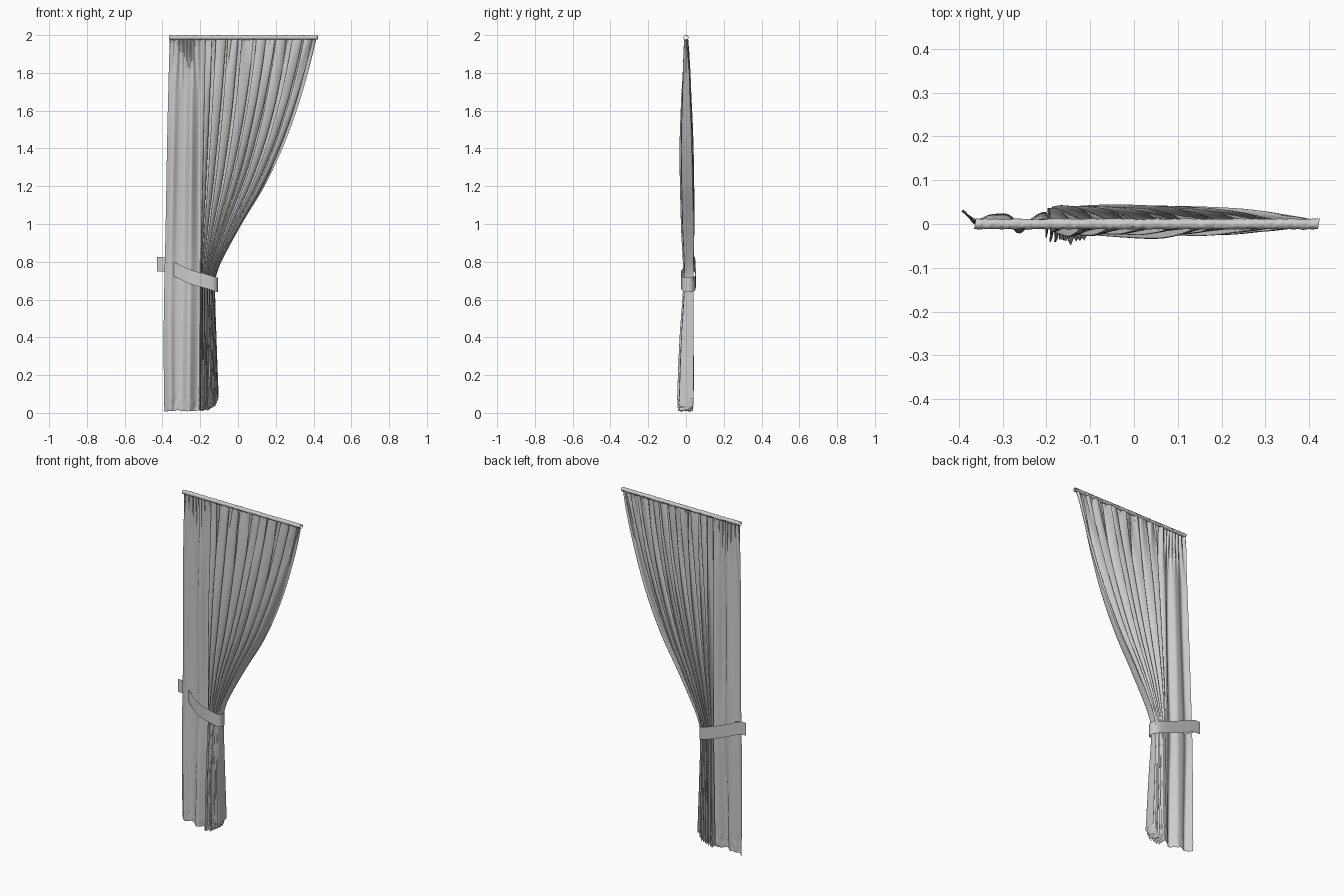
import bpy, math, random
from mathutils import Vector, noise

if "Cube" in bpy.data.objects:
    bpy.data.objects.remove(bpy.data.objects["Cube"])

random.seed(4)


def interp(pts, t):
    """Smooth (Catmull-Rom style) interpolation of (t, value) points."""
    if t <= pts[0][0]:
        return pts[0][1]
    if t >= pts[-1][0]:
        return pts[-1][1]
    for i in range(len(pts) - 1):
        (a, va), (b, vb) = pts[i], pts[i + 1]
        if a <= t <= b:
            p0 = pts[max(i - 1, 0)]
            p3 = pts[min(i + 2, len(pts) - 1)]
            m0 = (vb - p0[1]) / (b - p0[0]) * (b - a)
            m1 = (p3[1] - va) / (p3[0] - a) * (b - a)
            s = (t - a) / (b - a)
            return (va * (2*s**3 - 3*s*s + 1) + m0 * (s**3 - 2*s*s + s)
                    + vb * (3*s*s - 2*s**3) + m1 * (s**3 - s*s))


def grid_object(name, nu, nv, fn, angle=60):
    """Sheet of (nu+1) x (nv+1) points given by fn(u, v)."""
    verts = [fn(i / nu, j / nv) for j in range(nv + 1) for i in range(nu + 1)]
    w = nu + 1
    faces = [(j*w + i, j*w + i + 1, (j+1)*w + i + 1, (j+1)*w + i)
             for j in range(nv) for i in range(nu)]
    me = bpy.data.meshes.new(name)
    me.from_pydata(verts, [], faces)
    ob = bpy.data.objects.new(name, me)
    bpy.context.collection.objects.link(ob)
    bpy.ops.object.select_all(action='DESELECT')
    ob.select_set(True)
    bpy.context.view_layer.objects.active = ob
    bpy.ops.object.shade_smooth_by_angle(angle=math.radians(angle))
    return ob


# Curtain outline by height: outer edge, start of gathered part, inner edge
LEFT = [(0, -.392), (.5, -.393), (1, -.383), (1.5, -.374), (1.98, -.362)]
MID = [(0, -.205), (.7, -.20), (1.2, -.198), (1.98, -.19)]
RIGHT = [(0, -.10), (.1, -.103), (.4, -.114), (.65, -.121), (.72, -.116),
         (.8, -.088), (1, .02), (1.2, .14), (1.4, .235), (1.6, .31),
         (1.8, .37), (1.98, .415)]
# Depth envelope by height
FRONT = [(0, -.046), (.1, -.046), (.4, -.034), (.7, -.015), (1, -.027),
         (1.4, -.034), (1.7, -.024), (1.9, -.012), (1.98, -.005)]
BACK = [(0, .045), (.1, .047), (.4, .046), (.7, .044), (1, .048),
        (1.4, .042), (1.7, .028), (1.9, .014), (1.98, .006)]
SPLIT = 0.22   # share of the cloth hanging straight outside the tie
FOLDS = 9


def curtain_point(u, v):
    # hem: on the floor at the outer side, lifted at the inner side
    hem = .008 + interp([(0, 0), (SPLIT, 0), (.6, .01), (.85, .03), (1, .075)], u)
    hem += .010 * (noise.noise(Vector((u * 30, 0, 7))) + .3) if u < .9 else 0
    hem = max(hem, 0)
    z = hem + (1.978 - hem) * v
    l, m, r = interp(LEFT, z), interp(MID, z), interp(RIGHT, z)
    f, b = interp(FRONT, z), interp(BACK, z)
    centre, amp = (f + b) / 2, (b - f) / 2
    wob = .5 * noise.noise(Vector((u * 6, z * .5, 3)))
    if u < SPLIT:
        s = u / SPLIT
        x = l + (m - l) * s
        ph = math.tau * (2 * s + .3 * wob)
        # broad, shallow folds with the outer edge turned back
        y = centre + amp * (.45 * math.sin(ph + 2.2) * (.5 + .5 * s)
                            + .5 * (1 - s) ** 3 * (1 - v))
        y += (1 - s) * s * amp * .3 * math.sin(ph * 2)
    else:
        s = (u - SPLIT) / (1 - SPLIT)
        ph = math.tau * (FOLDS * s + wob * min(1, s * 5))
        w = math.sin(ph + 2.2)
        deep = .62 + .38 * noise.noise(Vector((s * 9, 1, 5))) + .2
        blend = min(1, s * 8)
        y = centre + amp * w * (.45 + (min(deep, 1) - .45) * blend)
        # cloth doubles under itself between folds
        sway = (r - m) / FOLDS * .28 * math.sin(2 * ph) * blend * min(1, (1 - s) * 10)
        x = m + (r - m) * s + sway
    # fine gathers under the sleeve
    g = max(0, (z - 1.68) / .3)
    y += .006 * g * math.sin(math.tau * (34 * u + 1.2 * noise.noise(Vector((u * 9, z, 0)))))
    # crumpling close to the floor
    k = max(0, 1 - z / .12)
    y += .010 * k * noise.noise(Vector((x * 45, z * 40, u * 20)))
    x += .008 * k * noise.noise(Vector((x * 40, z * 40, 9)))
    return (x, y, z)


grid_object("curtain_panel", 330, 110, curtain_point, 80)


# Gathered sleeve at the top, an open crumpled tube
def sleeve_point(u, v):
    a = math.tau * v
    c, s = math.cos(a), math.sin(a)
    rad = .0118 + .0022 * noise.noise(Vector((u * 70, c * 1.5, s * 1.5)))
    return (-.363 + .785 * u + .002 * c, rad * c, 1.987 + rad * s)


grid_object("rod_sleeve", 260, 16, sleeve_point, 50)

# Tie-back strap: runs along the back, round the folds and up the front
PATH = [(-.43, .045, .788), (-.385, .048, .783), (-.29, .051, .742),
        (-.17, .051, .697), (-.122, .040, .682), (-.107, .012, .678),
        (-.122, -.016, .682), (-.17, -.026, .697), (-.24, -.024, .716),
        (-.30, -.004, .742), (-.385, .040, .783), (-.428, .044, .788)]
TRACK = [[(i, p[k]) for i, p in enumerate(PATH)] for k in range(3)]


def strap_point(u, v):
    t = u * (len(PATH) - 1)
    x, y, z = (interp(tr, t) for tr in TRACK)
    return (x, y, z + .076 * (v - .5))


strap = grid_object("tieback_strap", 88, 4, strap_point)
